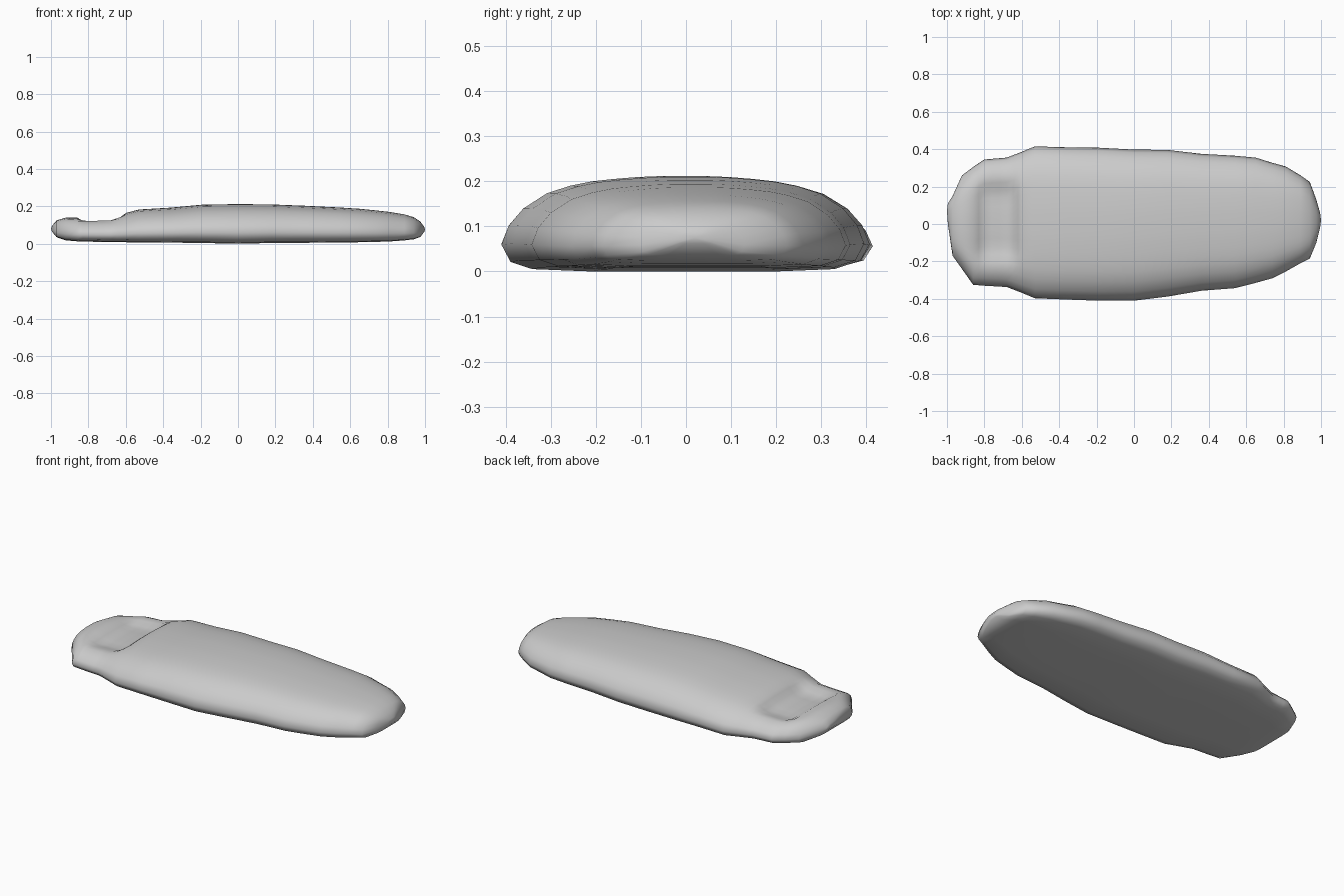
import bpy, bmesh

# Stations along the length: x, y low, y high, z bottom, z top
STATIONS = [
    (-0.995, 0.00, 0.11, 0.065, 0.095),
    (-0.97, -0.17, 0.15, 0.035, 0.125),
    (-0.92, -0.24, 0.26, 0.018, 0.140),
    (-0.86, -0.325, 0.305, 0.013, 0.145),
    (-0.80, -0.33, 0.345, 0.011, 0.146),
    (-0.68, -0.337, 0.355, 0.009, 0.150),
    (-0.60, -0.368, 0.386, 0.008, 0.166),
    (-0.53, -0.397, 0.415, 0.007, 0.183),
    (-0.36, -0.404, 0.410, 0.006, 0.193),
    (-0.19, -0.410, 0.408, 0.004, 0.209),
    (0.00, -0.410, 0.398, 0.000, 0.212),
    (0.18, -0.388, 0.396, 0.004, 0.210),
    (0.36, -0.357, 0.375, 0.005, 0.203),
    (0.54, -0.343, 0.365, 0.007, 0.194),
    (0.65, -0.315, 0.355, 0.008, 0.187),
    (0.74, -0.290, 0.327, 0.010, 0.178),
    (0.81, -0.255, 0.308, 0.012, 0.170),
    (0.89, -0.21, 0.26, 0.018, 0.157),
    (0.94, -0.185, 0.225, 0.024, 0.142),
    (0.975, -0.10, 0.13, 0.036, 0.118),
    (0.995, -0.02, 0.06, 0.062, 0.092),
]
# Right half of the rounded section: across (0..1), height (0..1)
HALF = [(0.12, 1.0), (0.25, 0.99), (0.38, 0.97), (0.5, 0.945), (0.62, 0.9),
        (0.75, 0.82), (0.88, 0.66), (0.96, 0.48), (1.0, 0.28),
        (0.95, 0.1), (0.83, 0.025), (0.5, 0.0)]
SECTION = HALF + [(-u, w) for u, w in reversed(HALF)] + []


def ramp(a, b, t):
    t = max(0.0, min(1.0, (t - a) / (b - a)))
    return t * t * (3 - 2 * t)


def station(x):
    for a, b in zip(STATIONS, STATIONS[1:]):
        if a[0] <= x <= b[0]:
            t = (x - a[0]) / (b[0] - a[0])
            return [p + (q - p) * t for p, q in zip(a, b)]


# Body: lofted rings with the shallow hollow pressed into the low end
xs = sorted({s[0] for s in STATIONS} | {-0.83, -0.76, -0.72, -0.645, -0.62})
bm = bmesh.new()
rings = []
for x in xs:
    _, y0, y1, z0, z1 = station(x)
    ring = []
    for u, w in SECTION:
        y = (y0 + y1) / 2 + u * (y1 - y0) / 2
        z = z0 + w * (z1 - z0)
        if w > 0.5:
            pit = ramp(-0.88, -0.79, x) * (1 - ramp(-0.67, -0.59, x))
            pit *= ramp(-0.25, -0.12, y) * (1 - ramp(0.15, 0.27, y))
            z -= 0.04 * pit
        ring.append(bm.verts.new((x, y, z)))
    rings.append(ring)
n = len(SECTION)
for a, b in zip(rings, rings[1:]):
    for i in range(n):
        j = (i + 1) % n
        bm.faces.new((a[i], a[j], b[j], b[i]))

# Blunt closed ends
for ring, tip in ((rings[0], (-1.0, 0.07, 0.08)), (rings[-1], (1.0, 0.02, 0.075))):
    v = bm.verts.new(tip)
    for i in range(n):
        bm.faces.new((ring[i], ring[(i + 1) % n], v))
bmesh.ops.recalc_face_normals(bm, faces=bm.faces)
for f in bm.faces:
    f.smooth = True
mesh = bpy.data.meshes.new("flat_slab")
bm.to_mesh(mesh)
bm.free()
obj = bpy.data.objects.new("flat_slab", mesh)
bpy.context.collection.objects.link(obj)
